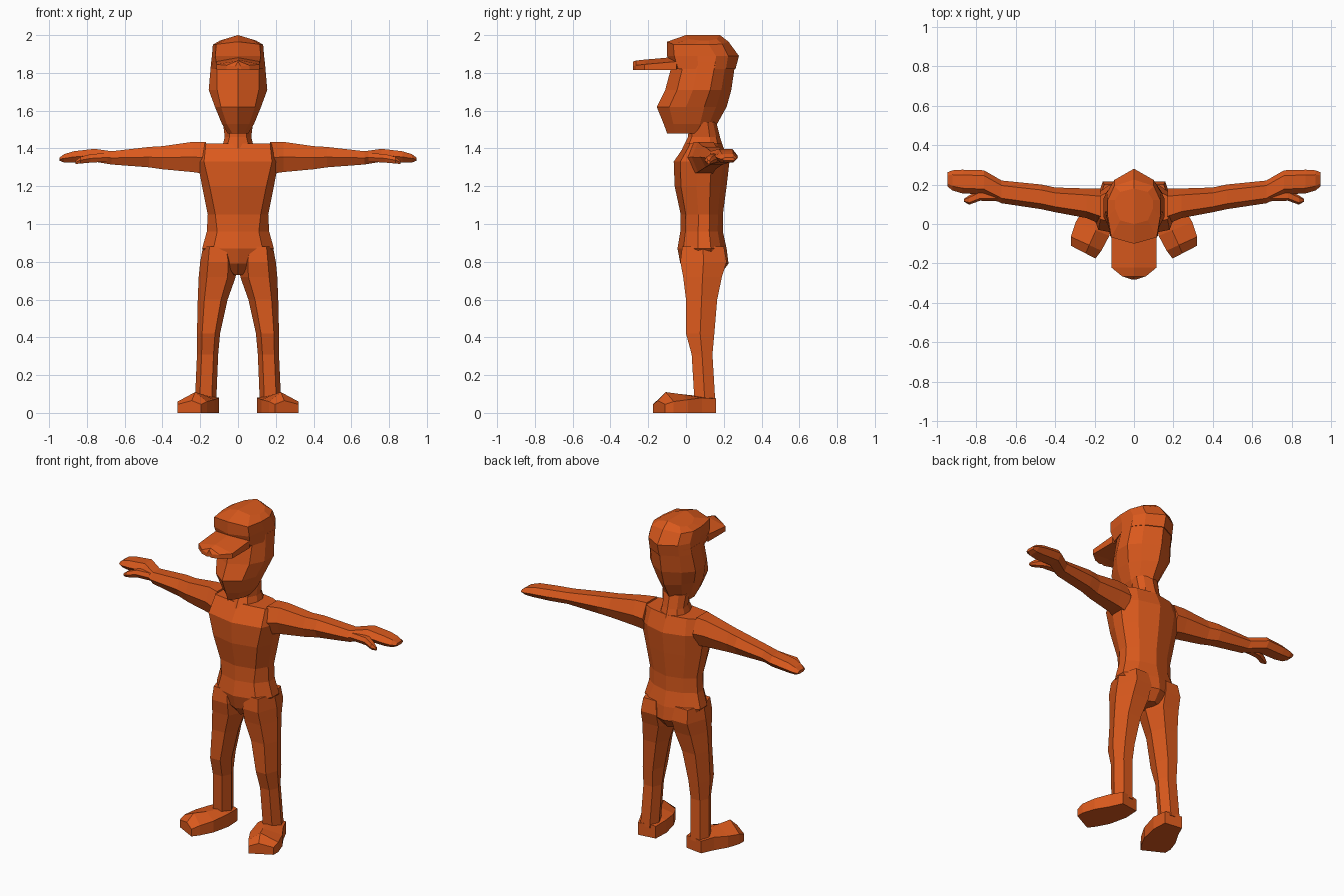
import bpy, bmesh

mat = bpy.data.materials.new("orange")
mat.diffuse_color = (0.70, 0.10, 0.012, 1)


def loft(name, rings, mirror=False):
    """Skin equal-length rings; end caps are folded along the ring's centre line."""
    bm = bmesh.new()
    vs = [[bm.verts.new(p) for p in r] for r in rings]
    n = len(vs[0])
    h = n // 2
    for a, b in zip(vs, vs[1:]):
        for i in range(n):
            j = (i + 1) % n
            bm.faces.new((a[i], a[j], b[j], b[i]))
    for cap in (vs[0], vs[-1]):
        bm.faces.new(cap[:h + 1])
        bm.faces.new(cap[h:] + cap[:1])
    bmesh.ops.recalc_face_normals(bm, faces=bm.faces)
    me = bpy.data.meshes.new(name)
    bm.to_mesh(me)
    bm.free()
    ob = bpy.data.objects.new(name, me)
    bpy.context.collection.objects.link(ob)
    me.materials.append(mat)
    if mirror:
        ob.modifiers.new("mirror", 'MIRROR').use_mirror_merge = False
    return ob


def body_ring(z, yf, yb, fx, hx, bx, kf=0.12, kb=0.12, roof=0.0):
    """Ten-sided symmetric section: front centre, corners, sides, back centre."""
    d = yb - yf
    half = [(fx, yf + kf * d), (hx, yf + 0.42 * d),
            (hx, yf + 0.68 * d), (bx, yb - kb * d)]
    pts = [(0, yf)] + half + [(0, yb)] + [(-x, y) for x, y in reversed(half)]
    return [(x, y, z - roof * abs(x)) for x, y in pts]


def hex_ring(a0, a1, b0, b1, k=0.22):
    """Six-sided section inside a rectangle."""
    d, m = k * (a1 - a0), (b0 + b1) / 2
    return [(a0, m), (a0 + d, b0), (a1 - d, b0), (a1, m), (a1 - d, b1), (a0 + d, b1)]


# Torso, from crotch to shoulders
loft("torso", [body_ring(*r) for r in (
    (0.73, 0.02, 0.18, 0.015, 0.03, 0.03),
    (0.79, -0.03, 0.225, 0.07, 0.12, 0.11),
    (0.87, -0.045, 0.215, 0.13, 0.19, 0.13),
    (0.96, -0.03, 0.195, 0.11, 0.165, 0.10),
    (1.05, -0.028, 0.195, 0.12, 0.16, 0.10),
    (1.20, -0.06, 0.215, 0.15, 0.19, 0.12),
    (1.33, -0.065, 0.23, 0.18, 0.215, 0.13),
    (1.425, 0.0, 0.19, 0.17, 0.20, 0.12))])

# Neck
loft("neck", [body_ring(*r) for r in (
    (1.40, -0.02, 0.20, 0.06, 0.085, 0.06),
    (1.46, 0.01, 0.18, 0.045, 0.07, 0.05),
    (1.54, 0.02, 0.16, 0.05, 0.08, 0.05))])

# Head, from chin to cap band
loft("head", [body_ring(*r, 0.18, 0.15) for r in (
    (1.48, -0.10, 0.13, 0.03, 0.055, 0.04),
    (1.53, -0.118, 0.165, 0.06, 0.085, 0.06),
    (1.62, -0.155, 0.215, 0.09, 0.122, 0.08),
    (1.71, -0.11, 0.24, 0.11, 0.155, 0.10),
    (1.86, -0.07, 0.262, 0.11, 0.142, 0.10))])

# Cap crown with a ridged roof, and its arched brim
loft("cap_crown", [body_ring(*r) for r in (
    (1.82, -0.075, 0.262, 0.11, 0.145, 0.10, 0.1, 0.15),
    (1.89, -0.10, 0.28, 0.12, 0.138, 0.10, 0.1, 0.15),
    (1.965, -0.10, 0.225, 0.115, 0.133, 0.10, 0.1, 0.1, 0.12),
    (2.00, 0.0, 0.18, 0.07, 0.095, 0.07, 0.1, 0.1, 0.3))])
loft("cap_brim", [[(0, y, top), (w, y, top - 0.025), (w, y, 1.815),
                   (0, y, bot), (-w, y, 1.815), (-w, y, top - 0.025)]
                  for y, w, top, bot in ((-0.05, 0.115, 1.885, 1.83),
                                         (-0.22, 0.115, 1.87, 1.825),
                                         (-0.265, 0.06, 1.865, 1.82),
                                         (-0.28, 0.015, 1.86, 1.82))])

# Arms running into flat hands
loft("arm", [[(x, y, z) for y, z in hex_ring(y0, y1, z0, z1)] for x, y0, y1, z0, z1 in (
    (0.17, 0.00, 0.18, 1.265, 1.435),
    (0.24, 0.03, 0.18, 1.275, 1.435),
    (0.40, 0.06, 0.185, 1.29, 1.412),
    (0.47, 0.075, 0.20, 1.30, 1.408),
    (0.67, 0.105, 0.22, 1.315, 1.385),
    (0.76, 0.15, 0.272, 1.33, 1.398),
    (0.87, 0.155, 0.275, 1.325, 1.385),
    (0.92, 0.17, 0.272, 1.325, 1.37),
    (0.945, 0.19, 0.262, 1.335, 1.352))], mirror=True)
loft("thumb", [[(x, y, z) for y, z in hex_ring(y0, y1, z0, z1)] for x, y0, y1, z0, z1 in (
    (0.69, 0.115, 0.18, 1.33, 1.375),
    (0.78, 0.118, 0.172, 1.325, 1.37),
    (0.835, 0.098, 0.145, 1.32, 1.355),
    (0.86, 0.112, 0.128, 1.318, 1.335))], mirror=True)

# Legs
loft("leg", [[(x, y, z) for x, y in hex_ring(x0, x1, y0, y1)] for z, x0, x1, y0, y1 in (
    (0.88, 0.03, 0.185, -0.02, 0.20),
    (0.80, 0.01, 0.20, -0.03, 0.215),
    (0.72, 0.012, 0.208, -0.015, 0.19),
    (0.60, 0.055, 0.213, 0.0, 0.165),
    (0.42, 0.095, 0.217, 0.0, 0.15),
    (0.31, 0.105, 0.217, 0.03, 0.14),
    (0.06, 0.115, 0.228, 0.045, 0.155))], mirror=True)

# Feet, turned outwards: inner edge, outer edge, side height and ridge height
foot = ((0.105, 0.145, 0.215, 0.16, 0.075, 0.08),
        (0.10, 0.05, 0.25, 0.085, 0.08, 0.09),
        (0.125, -0.06, 0.295, 0.01, 0.07, 0.10),
        (0.165, -0.135, 0.32, -0.065, 0.06, 0.11),
        (0.195, -0.175, 0.32, -0.11, 0.045, 0.065))
rings = []
for xi, yi, xo, yo, side, top in foot:
    mid = lambda t: (xi + t * (xo - xi), yi + t * (yo - yi))
    rings.append([(*mid(t), z) for t, z in (
        (0.5, 0), (1, 0), (1, side), (0.4, top), (0, side), (0, 0))])
loft("foot", rings, mirror=True)
